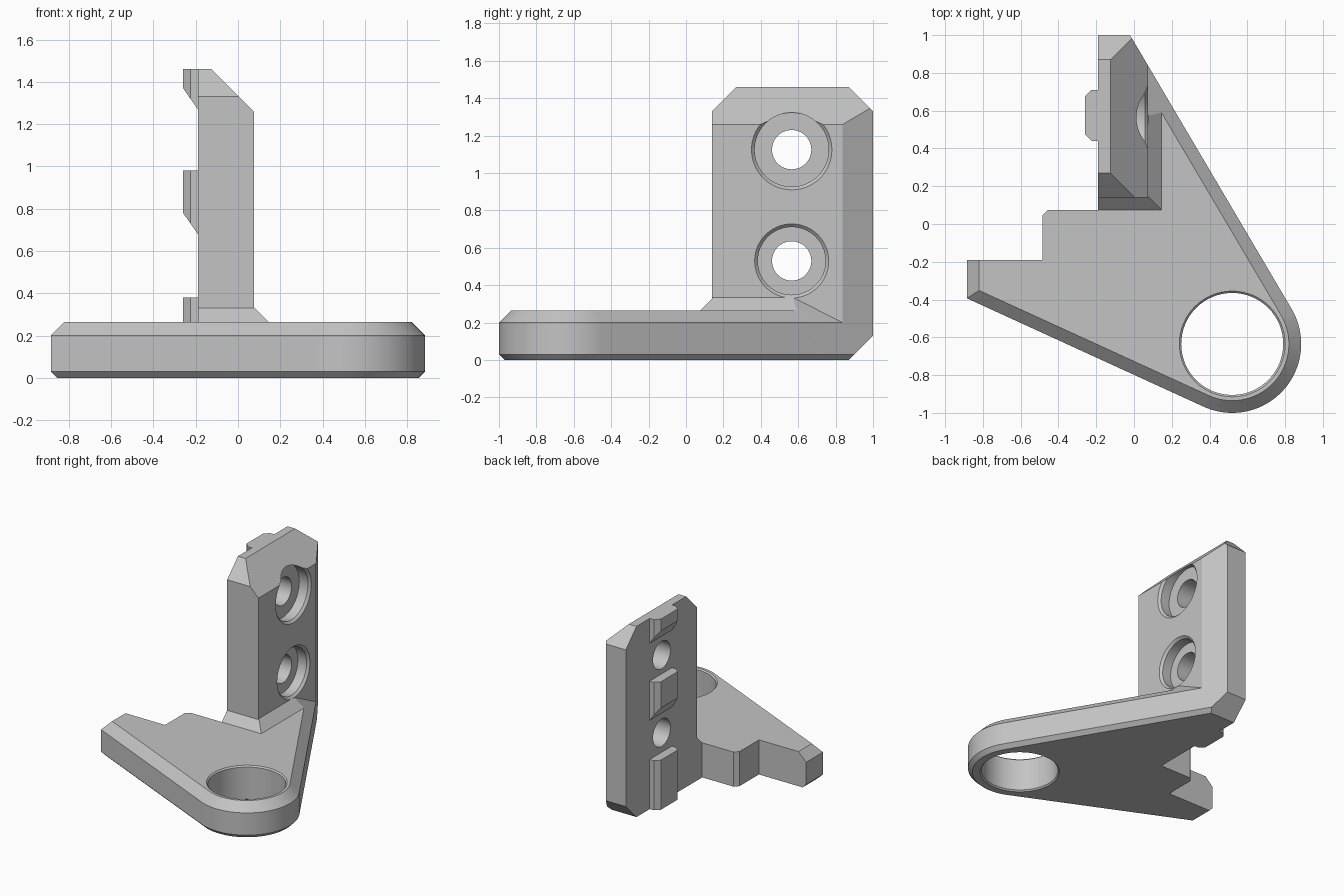
import bpy
import bmesh
import math
from mathutils import Vector

if "Cube" in bpy.data.objects:
    bpy.data.objects.remove(bpy.data.objects["Cube"], do_unlink=True)

grey = bpy.data.materials.new("plain grey")
grey.use_nodes = True
grey.diffuse_color = (0.55, 0.55, 0.55, 1)
grey.node_tree.nodes["Principled BSDF"].inputs["Base Color"].default_value = grey.diffuse_color


def loft(name, rings, planes=()):
    """Closed solid through rings of points; each (point, normal) plane trims its outer side."""
    bm = bmesh.new()
    loops = [[bm.verts.new(p) for p in ring] for ring in rings]
    n = len(loops[0])
    for a, b in zip(loops, loops[1:]):
        for i in range(n):
            bm.faces.new((a[i], a[(i + 1) % n], b[(i + 1) % n], b[i]))
    bm.faces.new(loops[0])
    bm.faces.new(loops[-1])
    for point, normal in planes:
        geom = bm.verts[:] + bm.edges[:] + bm.faces[:]
        bmesh.ops.bisect_plane(bm, geom=geom, dist=1e-5, plane_co=point,
                               plane_no=normal, clear_outer=True)
        rim = [e for e in bm.edges if e.is_boundary]
        if rim:
            bmesh.ops.holes_fill(bm, edges=rim)
    bmesh.ops.recalc_face_normals(bm, faces=bm.faces)
    mesh = bpy.data.meshes.new(name)
    bm.to_mesh(mesh)
    bm.free()
    mesh.materials.append(grey)
    obj = bpy.data.objects.new(name, mesh)
    bpy.context.collection.objects.link(obj)
    return obj


def prism(name, outline, z0, z1, planes=()):
    return loft(name, [[(x, y, z) for x, y in outline] for z in (z0, z1)], planes)


def rect(x0, x1, y0, y1):
    return [(x0, y0), (x1, y0), (x1, y1), (x0, y1)]


def bore(name, centre, axis, stations):
    """Round cutter through (distance, radius) stations along an axis."""
    rings = []
    for d, r in stations:
        ring = []
        for i in range(64):
            u, v = (r * f(math.tau * i / 64) for f in (math.cos, math.sin))
            ring.append(Vector(centre) + Vector((u, v, d) if axis == "z" else (d, u, v)))
        rings.append(ring)
    return loft(name, rings)


def combine(target, tool, operation):
    mod = target.modifiers.new(operation.lower(), "BOOLEAN")
    mod.operation, mod.solver, mod.object = operation, "EXACT", tool
    bpy.context.view_layer.objects.active = target
    bpy.ops.object.modifier_apply(modifier=mod.name)
    bpy.data.objects.remove(tool, do_unlink=True)


# Base plate: rounded nose with two tangent sides, bevelled above and below
cx, cy, radius = 0.52, -0.635, 0.365
low = Vector((-0.416, -0.909)).normalized()
side = Vector((0.861, 0.508)).normalized()


def plate_ring(z, inset):
    r = radius - inset
    left, back = -0.885 + inset, 1.2
    pts = [(left, back), (left, cy + (r - low.x * (left - cx)) / low.y)]
    start = math.atan2(low.y, low.x)
    end = math.atan2(side.y, side.x)
    for i in range(41):
        a = start + (end - start) * i / 40
        pts.append((cx + r * math.cos(a), cy + r * math.sin(a)))
    pts.append((cx + (r - side.y * (back - cy)) / side.x, back))
    return [(x, y, z) for x, y in pts]


back_cut = ((0, 1, 0), (0, 1, 0))
heel_cut = ((0, 0.87, 0), (0, 1, -1))
bracket = loft("bracket", [plate_ring(0, 0.03), plate_ring(0.03, 0),
                           plate_ring(0.2, 0), plate_ring(0.265, 0.065)],
               [back_cut, heel_cut])
steps = [(-2, -0.19), (-0.485, -0.19), (-0.485, 0.045), (-0.455, 0.075),
         (-0.19, 0.075), (-0.19, 2), (-2, 2)]
combine(bracket, prism("step_cutter", steps, -1, 1), "DIFFERENCE")

# Upright wall with clipped corners
wall = [(-0.19, 0.14), (0.075, 0.14), (0.075, 0.838), (-0.021, 1), (-0.19, 1)]
combine(bracket, prism("upright", wall, 0.1, 1.46, [
    ((0.075, 0, 1.26), (1, 0, 1)),
    ((0, 0.14, 1.33), (0, -1, 1)),
    ((0, 1, 1.33), (0, 1, 1)),
    heel_cut]), "UNION")

# Sloped foot where the wall meets the plate
combine(bracket, prism("wall_foot", rect(-0.19, 0.4, -0.1, 0.8), 0.2, 0.335, [
    ((0.145, 0, 0.265), (1, 0, 1)),
    ((0, 0.075, 0.265), (0, -1, 1)),
    ((cx + side.x * radius, cy + side.y * radius, 0.2), (side.x, side.y, 1))]), "UNION")

# Locating tabs on the wall's outer face
tab = [(-0.15, 0.44), (-0.225, 0.44), (-0.26, 0.475),
       (-0.26, 0.675), (-0.225, 0.71), (-0.15, 0.71)]
for bottom, top in ((0, 0.38), (0.78, 0.98), (1.37, 1.46)):
    slope = [((-0.26, 0, bottom), (-0.1, 0, -0.07))] if bottom else []
    combine(bracket, prism("tab", tab, max(bottom - 0.2, 0), top, slope), "UNION")

# Large ring hole and two counterbored screw holes
combine(bracket, bore("ring_hole", (cx, cy, 0), "z", [
    (-0.02, 0.3), (0.01, 0.27), (0.255, 0.27), (0.285, 0.3)]), "DIFFERENCE")
for z, r in ((1.125, 0.215), (0.53, 0.198)):
    combine(bracket, bore("screw_hole", (0, 0.565, z), "x", [
        (-0.4, 0.105), (-0.015, 0.105), (-0.015, r - 0.017),
        (0.058, r - 0.017), (0.075, r), (0.3, r)]), "DIFFERENCE")

bpy.ops.object.select_all(action="DESELECT")
bracket.select_set(True)
bpy.context.view_layer.objects.active = bracket
bpy.ops.object.shade_smooth_by_angle(angle=math.radians(20))
